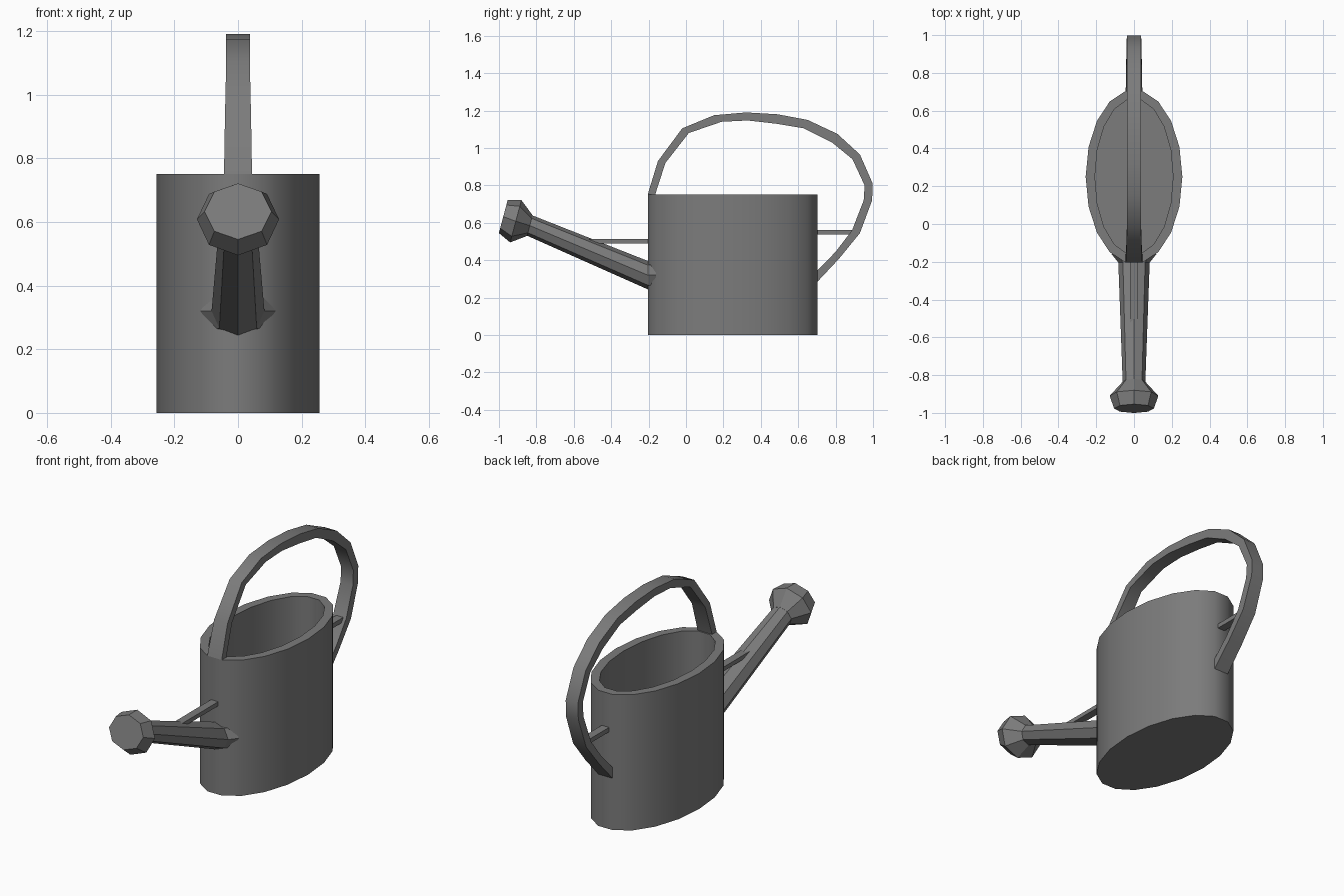
import bpy, bmesh, math

if "Cube" in bpy.data.objects:
    bpy.data.objects.remove(bpy.data.objects["Cube"])

# Dark grey metal
metal = bpy.data.materials.new("dark_grey")
metal.diffuse_color = (0.2, 0.2, 0.2, 1)
metal.use_nodes = True
metal.node_tree.nodes["Principled BSDF"].inputs["Base Color"].default_value = metal.diffuse_color


def loft(name, rings, smooth=False):
    """Skin a list of equal-length rings and cap both ends."""
    bm = bmesh.new()
    loops = [[bm.verts.new(p) for p in ring] for ring in rings]
    n = len(loops[0])
    for a, b in zip(loops, loops[1:]):
        for i in range(n):
            j = (i + 1) % n
            bm.faces.new((a[i], a[j], b[j], b[i]))
    bm.faces.new(loops[0])
    bm.faces.new(loops[-1])
    bmesh.ops.recalc_face_normals(bm, faces=bm.faces)
    me = bpy.data.meshes.new(name)
    bm.to_mesh(me)
    bm.free()
    me.materials.append(metal)
    ob = bpy.data.objects.new(name, me)
    bpy.context.collection.objects.link(ob)
    if smooth:
        bpy.ops.object.select_all(action='DESELECT')
        ob.select_set(True)
        bpy.context.view_layer.objects.active = ob
        bpy.ops.object.shade_smooth_by_angle(angle=math.radians(40))
    return ob


def oval(rx, ry, z, n=18):
    return [(rx * math.cos(2 * math.pi * i / n),
             0.25 + ry * math.sin(2 * math.pi * i / n), z) for i in range(n)]


def octagon(y, z, rx, rz, lean=0.0):
    """Octagon facing -y, its top leaning towards +y by the given angle."""
    ring = []
    for i in range(8):
        a = math.pi * i / 4
        up = rz * math.sin(a)
        ring.append((rx * math.cos(a), y + up * math.sin(lean), z + up * math.cos(lean)))
    return ring


def bar(name, y0, y1, z0, z1, w):
    loft(name, [[(-w, y, z0), (w, y, z0), (w, y, z1), (-w, y, z1)] for y in (y0, y1)])


# Oval hollow body
loft("body", [oval(0.256, 0.461, 0), oval(0.256, 0.461, 0.75),
              oval(0.207, 0.414, 0.75), oval(0.207, 0.414, 0.03)], smooth=True)

# Tapered spout, and the collar blending it into the body wall
loft("spout", [octagon(-0.204, 0.32, 0.083, 0.076),
               octagon(-0.835, 0.585, 0.06, 0.056, 0.26)])
loft("spout_collar", [octagon(-0.16, 0.32, 0.118, 0.082),
                      octagon(-0.204, 0.32, 0.083, 0.076)])

# Sprinkler rose
loft("rose", [octagon(-0.835, 0.585, 0.06, 0.057, 0.26),
              octagon(-0.91, 0.608, 0.129, 0.117, 0.26),
              octagon(-0.977, 0.633, 0.105, 0.091, 0.26)])

# Strap handle: outer (y, z), inner (y, z), half width
strap = [
    ((-0.205, 0.75), (-0.165, 0.75), 0.044),
    ((-0.15, 0.93), (-0.11, 0.92), 0.041),
    ((-0.02, 1.105), (0.015, 1.08), 0.037),
    ((0.15, 1.175), (0.19, 1.14), 0.037),
    ((0.32, 1.19), (0.33, 1.147), 0.037),
    ((0.49, 1.18), (0.48, 1.13), 0.037),
    ((0.65, 1.15), (0.63, 1.105), 0.037),
    ((0.81, 1.075), (0.78, 1.03), 0.037),
    ((0.93, 0.965), (0.89, 0.94), 0.037),
    ((0.998, 0.81), (0.955, 0.80), 0.037),
    ((0.995, 0.72), (0.95, 0.72), 0.038),
    ((0.93, 0.545), (0.888, 0.56), 0.040),
    ((0.82, 0.41), (0.80, 0.445), 0.042),
    ((0.703, 0.285), (0.703, 0.345), 0.044),
]
loft("handle", [[(-w, *o), (w, *o), (w, *i), (-w, *i)] for o, i, w in strap], smooth=True)

# Braces joining spout and handle to the body
bar("spout_brace", -0.54, -0.19, 0.49, 0.513, 0.022)
bar("handle_brace", 0.69, 0.915, 0.537, 0.562, 0.022)
